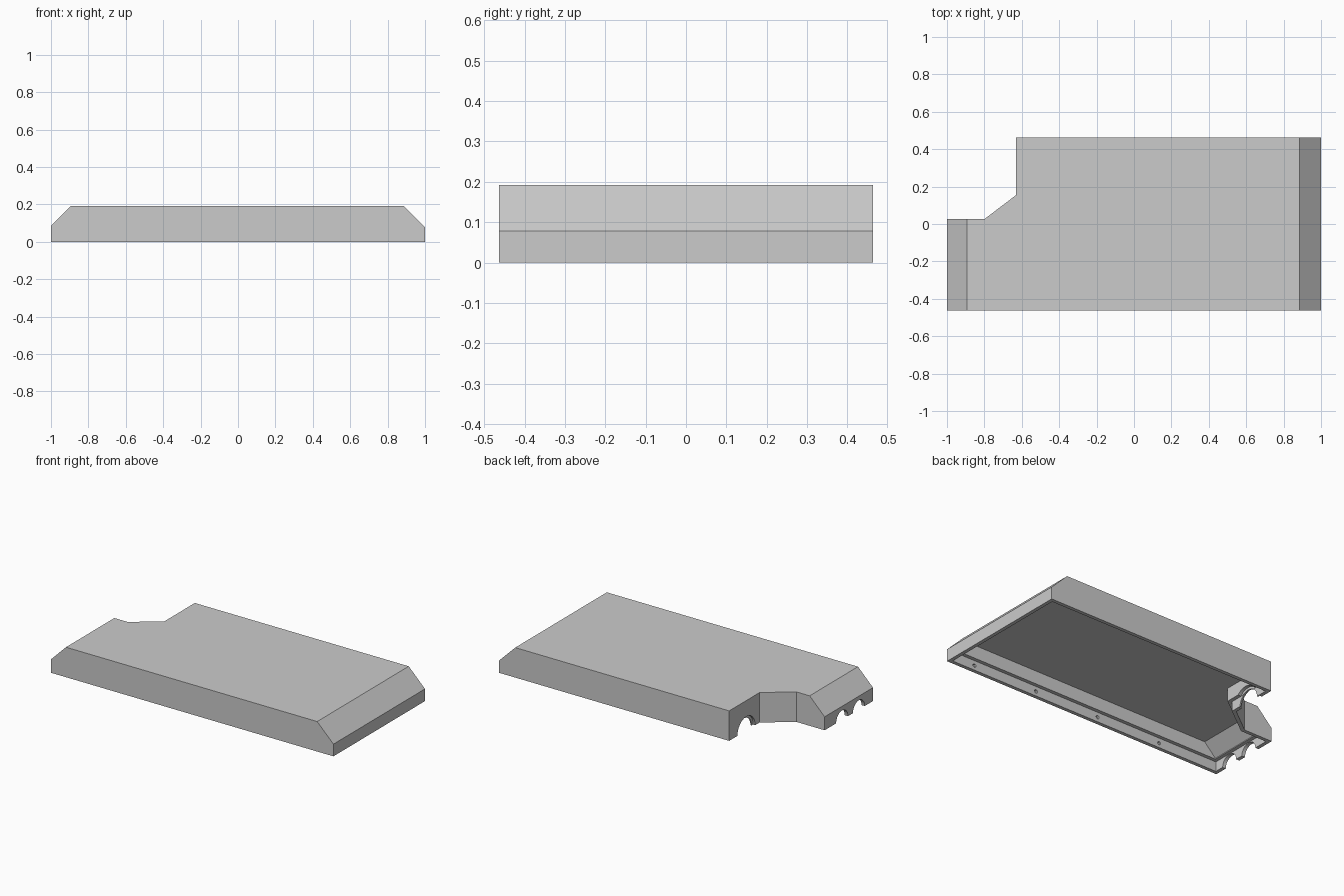
import bpy, bmesh, math
from mathutils import Vector, Matrix

if "Cube" in bpy.data.objects:
    bpy.data.objects.remove(bpy.data.objects["Cube"])

HEIGHT, WALL, LIP, LIP_TOP = 0.192, 0.046, 0.023, 0.062
FOOTPRINT = [(-1, -0.463), (1, -0.463), (1, 0.463), (-0.63, 0.463),
             (-0.63, 0.155), (-0.80, 0.026), (-1, 0.026)]
# Sloped ends: a point on each plane and its outward normal
SLOPES = [(Vector((1, 0, 0.078)), Vector((0.114, 0, 0.115)).normalized()),
          (Vector((-1, 0, 0.086)), Vector((-1, 0, 1)).normalized())]

grey = bpy.data.materials.new("matte_grey")
grey.use_nodes = True
COLOUR = (0.6, 0.6, 0.6, 1)
grey.diffuse_color = COLOUR
grey.node_tree.nodes["Principled BSDF"].inputs["Base Color"].default_value = COLOUR


def inset(points, d):
    """Move every side of a counter-clockwise outline inward by d."""
    result = []
    for i, p in enumerate(points):
        p = Vector(p)
        a = (p - Vector(points[i - 1])).normalized()
        b = (Vector(points[(i + 1) % len(points)]) - p).normalized()
        na, nb = Vector((-a.y, a.x)), Vector((-b.y, b.x))
        result.append(p + (na + nb) * d / (1 + na.dot(nb)))
    return result


def make_object(name, bm):
    bmesh.ops.recalc_face_normals(bm, faces=bm.faces)
    mesh = bpy.data.meshes.new(name)
    bm.to_mesh(mesh)
    bm.free()
    mesh.materials.append(grey)
    obj = bpy.data.objects.new(name, mesh)
    bpy.context.collection.objects.link(obj)
    return obj


def prism(name, points, bottom, top, slope_offset=None):
    """Extrude an outline upward and optionally trim the sloped ends."""
    bm = bmesh.new()
    face = bm.faces.new([bm.verts.new((p[0], p[1], bottom)) for p in points])
    up = bmesh.ops.extrude_face_region(bm, geom=[face])["geom"]
    bmesh.ops.translate(bm, vec=(0, 0, top - bottom),
                        verts=[v for v in up if isinstance(v, bmesh.types.BMVert)])
    if slope_offset is not None:
        for point, normal in SLOPES:
            bmesh.ops.bisect_plane(bm, geom=bm.verts[:] + bm.edges[:] + bm.faces[:],
                                   plane_co=point - normal * slope_offset,
                                   plane_no=normal, clear_outer=True)
            bmesh.ops.holes_fill(bm, edges=[e for e in bm.edges if e.is_boundary])
    return make_object(name, bm)


def cylinder(name, centre, radius, length, axis, sides):
    bm = bmesh.new()
    turn = Matrix.Rotation(math.pi / 2, 4, "Y" if axis == "X" else "X")
    bmesh.ops.create_cone(bm, cap_ends=True, segments=sides, radius1=radius,
                          radius2=radius, depth=length,
                          matrix=Matrix.Translation(centre) @ turn)
    return make_object(name, bm)


# Outer body
cover = prism("cover_shell", FOOTPRINT, 0, HEIGHT, 0)

# Hollow underside with a stepped rim
cutters = [prism("cavity", inset(FOOTPRINT, WALL), -0.05, HEIGHT - WALL, WALL),
           prism("rim_step", inset(FOOTPRINT, LIP), -0.06, LIP_TOP)]

# Arched openings: x, y, radius, length (the large one keeps a thin inner rib)
for x, y, r, length in [(-0.97, -0.32, 0.06, 0.16), (-0.97, -0.15, 0.06, 0.16),
                        (-0.60, 0.29, 0.075, 0.16), (-0.64, 0.29, 0.09, 0.05),
                        (-0.58, 0.29, 0.09, 0.05)]:
    cutters.append(cylinder("arch", (x, y, 0), r, length, "X", 24))

# Blind screw holes along the rim
for i in range(4):
    for side in (-1, 1):
        if side < 0 or i < 3:
            place = (0.815 - 0.457 * i, side * 0.44, 0.03)
            cutters.append(cylinder("screw_hole", place, 0.011, 0.025, "Y", 12))

for cutter in cutters:
    cutter.hide_render = True
    mod = cover.modifiers.new(cutter.name, "BOOLEAN")
    mod.operation, mod.solver, mod.object = "DIFFERENCE", "EXACT", cutter

# Bake the cuts and remove the cutters
graph = bpy.context.evaluated_depsgraph_get()
baked = bpy.data.meshes.new_from_object(cover.evaluated_get(graph))
cover.modifiers.clear()
cover.data = baked
for cutter in cutters:
    bpy.data.objects.remove(cutter)

# Smooth arches, crisp edges
bpy.ops.object.select_all(action="DESELECT")
cover.select_set(True)
bpy.context.view_layer.objects.active = cover
bpy.ops.object.shade_smooth_by_angle(angle=math.radians(30))
